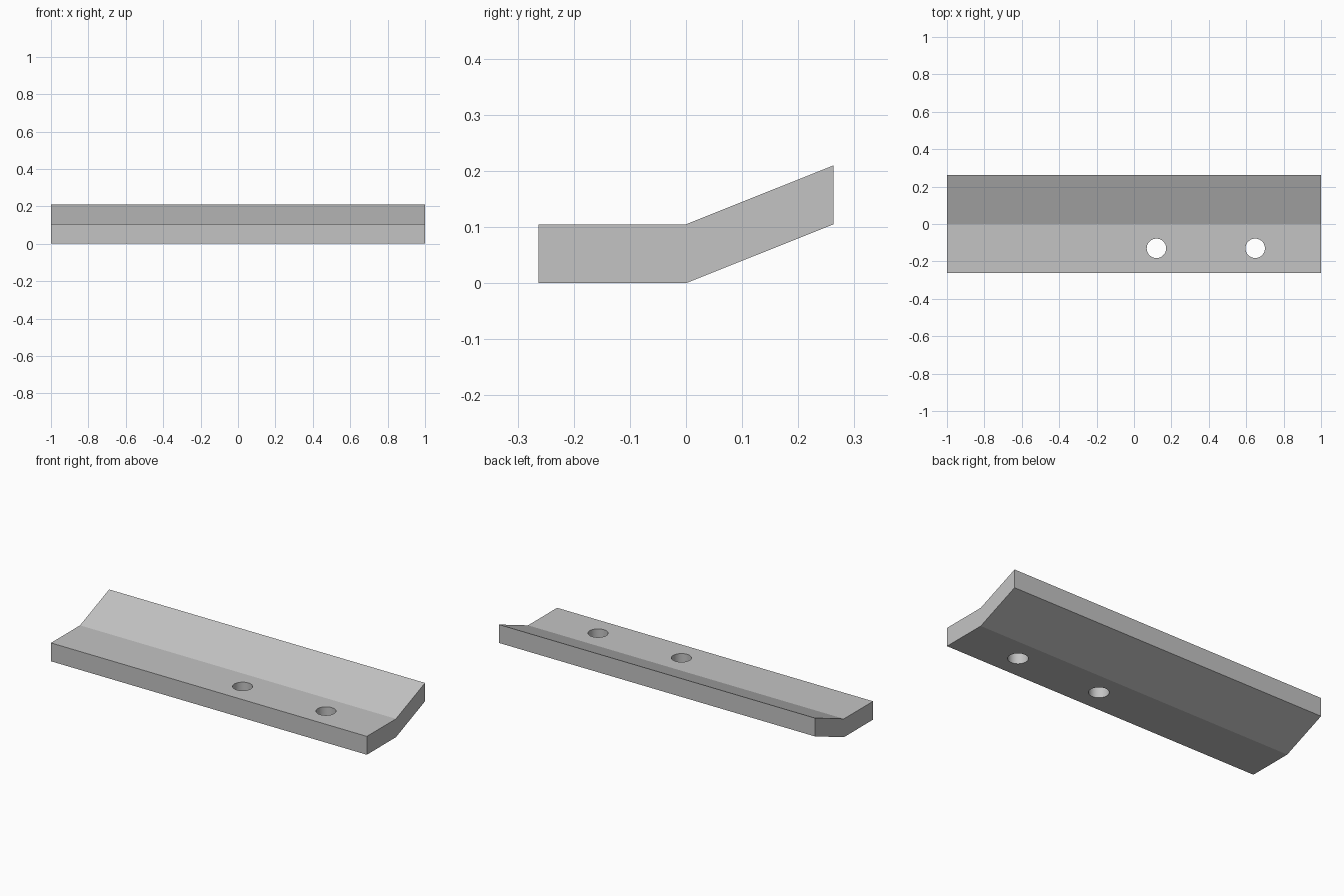
import bpy
import bmesh

# Clear the default cube only
cube = bpy.data.objects.get("Cube")
if cube:
    bpy.data.objects.remove(cube, do_unlink=True)

HALF_LENGTH = 1.0
HALF_WIDTH = 0.263
THICKNESS = 0.105
HOLE_RADIUS = 0.052
HOLE_Y = -0.13
HOLE_XS = (0.12, 0.648)

# Plain grey metal
metal = bpy.data.materials.new("grey_metal")
metal.use_nodes = True
grey = (0.55, 0.55, 0.55, 1)
metal.diffuse_color = grey
metal.node_tree.nodes["Principled BSDF"].inputs["Base Color"].default_value = grey

# Bent plate: flat front half, back half rising by one thickness
lower = [(-HALF_WIDTH, 0), (0, 0), (HALF_WIDTH, THICKNESS)]
upper = [(y, z + THICKNESS) for y, z in reversed(lower)]
bm = bmesh.new()
profile = bm.faces.new([bm.verts.new((-HALF_LENGTH, y, z)) for y, z in lower + upper])
result = bmesh.ops.extrude_face_region(bm, geom=[profile])
moved = [v for v in result["geom"] if isinstance(v, bmesh.types.BMVert)]
bmesh.ops.translate(bm, verts=moved, vec=(2 * HALF_LENGTH, 0, 0))
bmesh.ops.recalc_face_normals(bm, faces=bm.faces)
mesh = bpy.data.meshes.new("bent_plate")
bm.to_mesh(mesh)
bm.free()
mesh.materials.append(metal)
plate = bpy.data.objects.new("bent_plate", mesh)
bpy.context.collection.objects.link(plate)

# Two round bolt holes through the flat half
for x in HOLE_XS:
    bpy.ops.mesh.primitive_cylinder_add(vertices=48, radius=HOLE_RADIUS, depth=4 * THICKNESS,
                                        location=(x, HOLE_Y, THICKNESS / 2))
    cutter = bpy.context.object
    cutter.name = "hole_cutter"
    cutter.hide_render = True
    cutter.data.materials.append(metal)
    cut = plate.modifiers.new("bolt_hole", 'BOOLEAN')
    cut.operation = 'DIFFERENCE'
    cut.solver = 'EXACT'
    cut.object = cutter
    bpy.ops.object.select_all(action='DESELECT')
    plate.select_set(True)
    bpy.context.view_layer.objects.active = plate
    bpy.ops.object.modifier_apply(modifier=cut.name)
    bpy.data.objects.remove(cutter, do_unlink=True)

# Smooth hole walls, crisp plate edges (the bend is about 22 degrees)
bpy.ops.object.shade_smooth_by_angle(angle=0.26)
